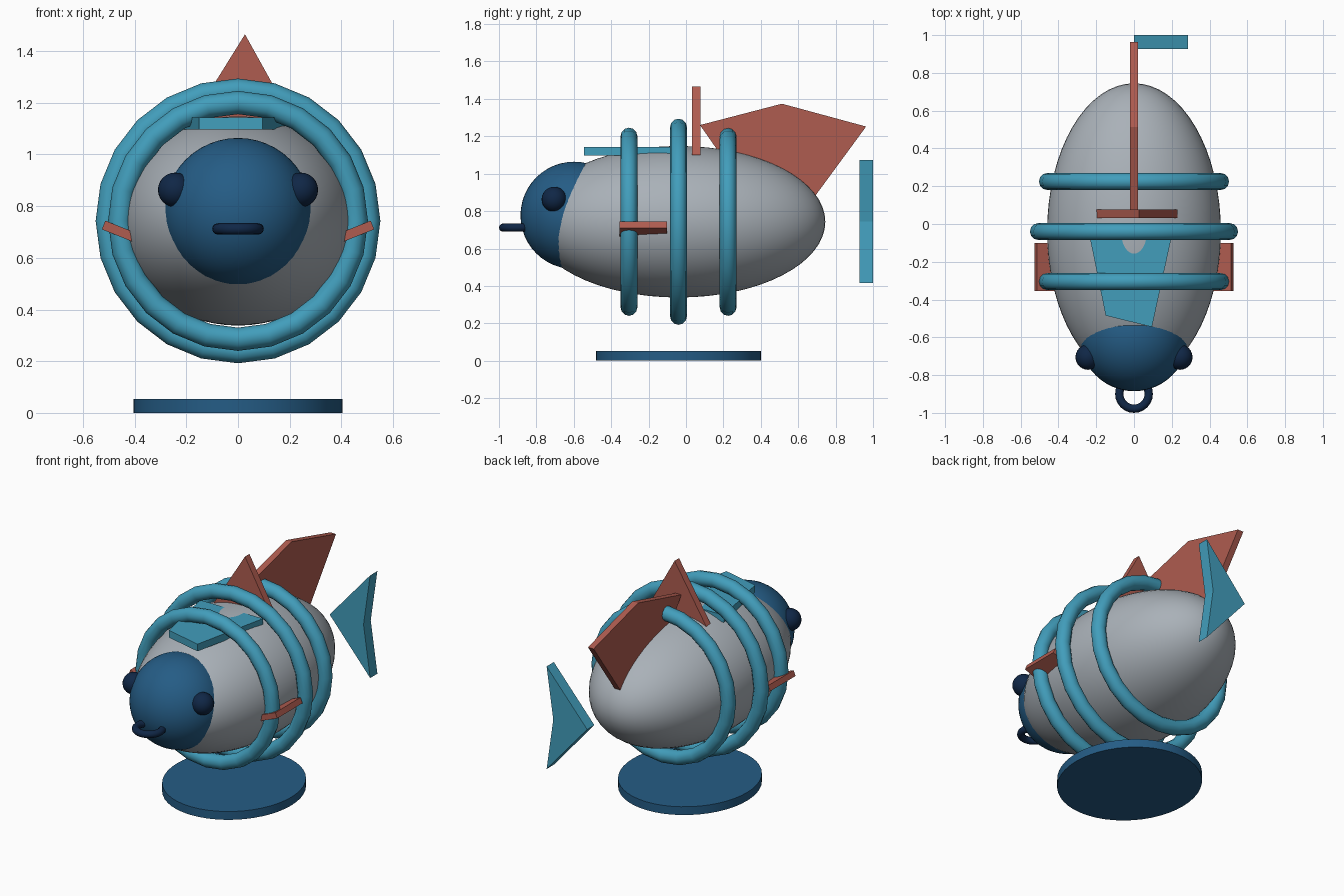
import bpy
import bmesh
from math import radians
from mathutils import Vector

cube = bpy.data.objects.get("Cube")
if cube:
    bpy.data.objects.remove(cube, do_unlink=True)


def material(name, r, g, b):
    m = bpy.data.materials.new(name)
    m.use_nodes = True
    m.diffuse_color = (r, g, b, 1)
    m.node_tree.nodes["Principled BSDF"].inputs["Base Color"].default_value = (r, g, b, 1)
    return m


GREY = material("pale_grey", 0.40, 0.44, 0.48)
TEAL = material("teal", 0.054, 0.34, 0.50)
BLUE = material("deep_blue", 0.018, 0.107, 0.235)
NAVY = material("navy", 0.005, 0.02, 0.062)
RED = material("brick_red", 0.43, 0.107, 0.08)


def finish(name, mat, scale=None, smooth=True):
    ob = bpy.context.object
    ob.name = name
    if scale:
        ob.scale = scale
    ob.data.materials.append(mat)
    if smooth:
        bpy.ops.object.shade_smooth_by_angle(angle=radians(40))
    return ob


def ellipsoid(name, mat, loc, scale, segments=32):
    bpy.ops.mesh.primitive_uv_sphere_add(segments=segments, ring_count=segments // 2,
                                         radius=1, location=loc)
    return finish(name, mat, scale)


def ring(name, mat, loc, major, minor, rot=(0, 0, 0)):
    bpy.ops.mesh.primitive_torus_add(location=loc, rotation=rot, major_segments=24,
                                     minor_segments=12, major_radius=major, minor_radius=minor)
    return finish(name, mat)


def plate(name, mat, outline, place, depth):
    """Extrude a flat outline; place maps each 2D point to 3D."""
    bm = bmesh.new()
    face = bm.faces.new([bm.verts.new(place(a, b)) for a, b in outline])
    new = bmesh.ops.extrude_face_region(bm, geom=[face])["geom"]
    bmesh.ops.translate(bm, vec=Vector(depth),
                        verts=[v for v in new if isinstance(v, bmesh.types.BMVert)])
    bmesh.ops.recalc_face_normals(bm, faces=bm.faces)
    mesh = bpy.data.meshes.new(name)
    bm.to_mesh(mesh)
    bm.free()
    mesh.materials.append(mat)
    ob = bpy.data.objects.new(name, mesh)
    bpy.context.collection.objects.link(ob)
    return ob


MID_Y, MID_Z = -0.04, 0.743

# Body and head
ellipsoid("body", GREY, (0, MID_Y, MID_Z), (0.46, 0.785, 0.405), 64)
ellipsoid("head", BLUE, (0, -0.598, 0.777), (0.287, 0.287, 0.287), 48)

# Eyes and mouth ring
for side, label in ((1, "left"), (-1, "right")):
    ellipsoid(label + "_eye", NAVY, (side * 0.243, -0.705, 0.863), (0.067, 0.067, 0.067), 24)
ring("mouth_ring", NAVY, (0, -0.9, 0.712), 0.078, 0.022)

# Hoops around the body
for name, offset, major in (("front", -0.265, 0.458), ("middle", 0, 0.506), ("rear", 0.265, 0.458)):
    ring(name + "_hoop", TEAL, (0, MID_Y + offset, MID_Z), major, 0.045, (radians(90), 0, 0))

# Fins along the back
plate("back_fin", RED, [(0.075, 1.26), (0.513, 1.374), (0.963, 1.252), (0.51, 0.635)],
      lambda y, z: (-0.02, y, z), (0.04, 0, 0))
plate("crest_fin", RED, [(-0.2, 1.1), (0.23, 1.1), (0.027, 1.465)],
      lambda x, z: (x, 0.032, z), (0, 0.045, 0))

# Flat deck on top
plate("top_deck", TEAL, [(-0.15, -0.485), (0.095, -0.545), (0.205, -0.04), (-0.24, -0.04)],
      lambda x, y: (x, y, 1.097), (0, 0, 0.046))

# Notched tail
plate("tail_fin", TEAL, [(0, 0.745), (0.287, 1.072), (0.24, 0.745), (0.287, 0.415)],
      lambda x, z: (x, 0.927, z), (0, 0.073, 0))

# Side fins, tilted up outwards
for side, label in ((1, "left"), (-1, "right")):
    bpy.ops.mesh.primitive_cube_add(size=1, location=(side * 0.381, -0.228, 0.671),
                                    rotation=(0, side * radians(-22), 0))
    finish(label + "_side_fin", RED, (0.3, 0.255, 0.036), smooth=False)

# Oval base
bpy.ops.mesh.primitive_cylinder_add(vertices=48, radius=1, depth=1, location=(0, MID_Y, 0.0265))
finish("base", BLUE, (0.405, 0.441, 0.053))
